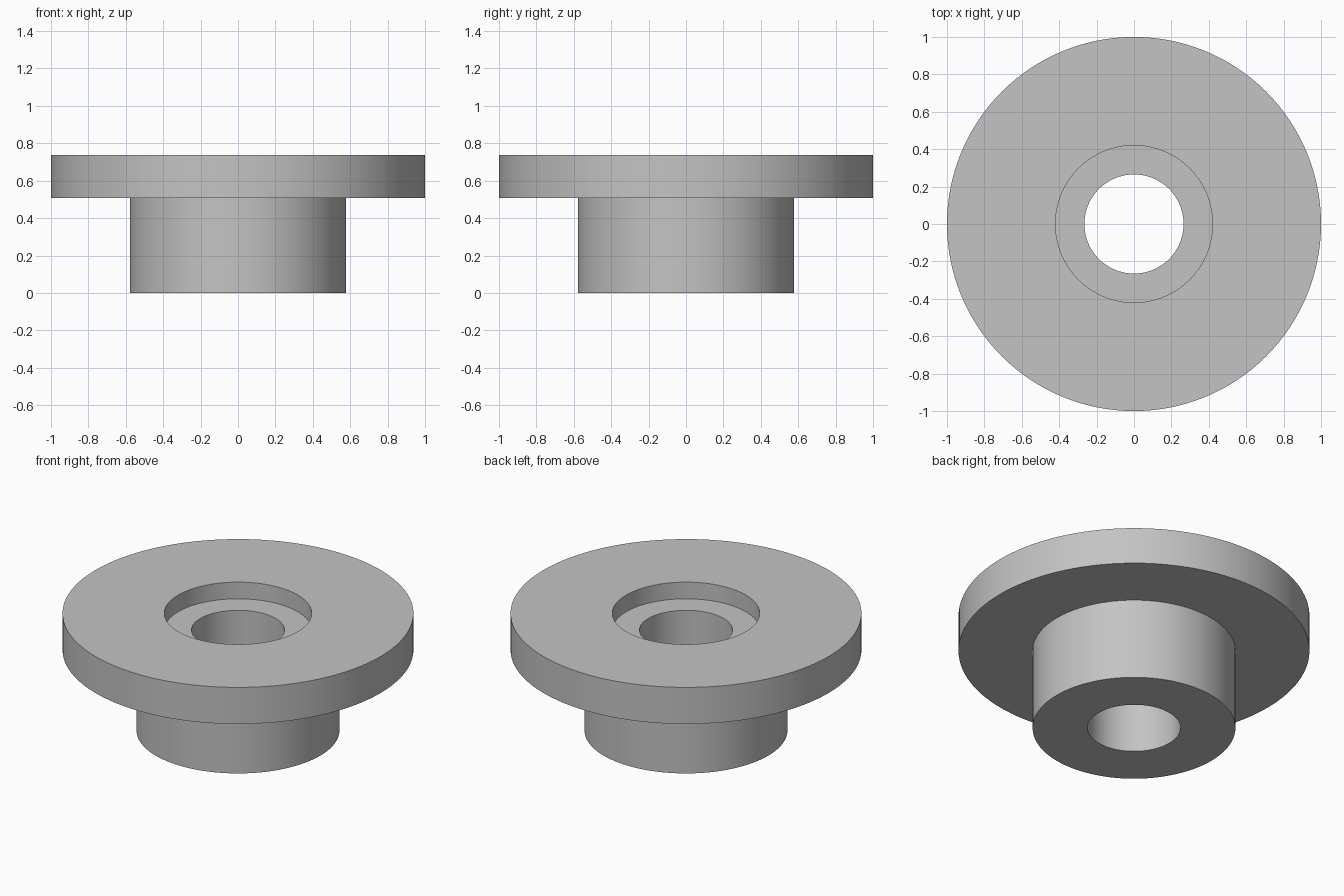
import bpy
import bmesh
import math

SEGMENTS = 128

# Remove the default cube
cube = bpy.data.objects.get("Cube")
if cube:
    bpy.data.objects.remove(cube, do_unlink=True)

# Plain grey finish
grey = bpy.data.materials.new("grey")
grey.use_nodes = True
colour = (0.55, 0.55, 0.55, 1)
grey.diffuse_color = colour
grey.node_tree.nodes["Principled BSDF"].inputs["Base Color"].default_value = colour

# Main dimensions
bore_r, recess_r, barrel_r, flange_r = 0.265, 0.42, 0.578, 1.0
flange_z, top_z = 0.508, 0.738
recess_z = top_z - 0.105

# Closed cross-section: barrel, flange, recess, bore
profile = [
    (bore_r, 0), (barrel_r, 0), (barrel_r, flange_z), (flange_r, flange_z),
    (flange_r, top_z), (recess_r, top_z), (recess_r, recess_z), (bore_r, recess_z),
]


def lathe(name, points, material):
    """Spin a closed cross-section around the z axis."""
    bm = bmesh.new()
    verts = [bm.verts.new((r, 0, z)) for r, z in points]
    edges = [bm.edges.new((v, verts[i - 1])) for i, v in enumerate(verts)]
    bmesh.ops.spin(bm, geom=verts + edges, cent=(0, 0, 0), axis=(0, 0, 1),
                   angle=math.tau, steps=SEGMENTS, use_merge=True)
    bmesh.ops.remove_doubles(bm, verts=bm.verts, dist=0.0001)
    bmesh.ops.recalc_face_normals(bm, faces=bm.faces)
    mesh = bpy.data.meshes.new(name)
    bm.to_mesh(mesh)
    bm.free()
    mesh.materials.append(material)
    obj = bpy.data.objects.new(name, mesh)
    bpy.context.collection.objects.link(obj)
    return obj


bushing = lathe("flanged_bushing", profile, grey)

# Smooth walls with crisp rims
bpy.ops.object.select_all(action="DESELECT")
bushing.select_set(True)
bpy.context.view_layer.objects.active = bushing
bpy.ops.object.shade_smooth_by_angle(angle=math.radians(30))
